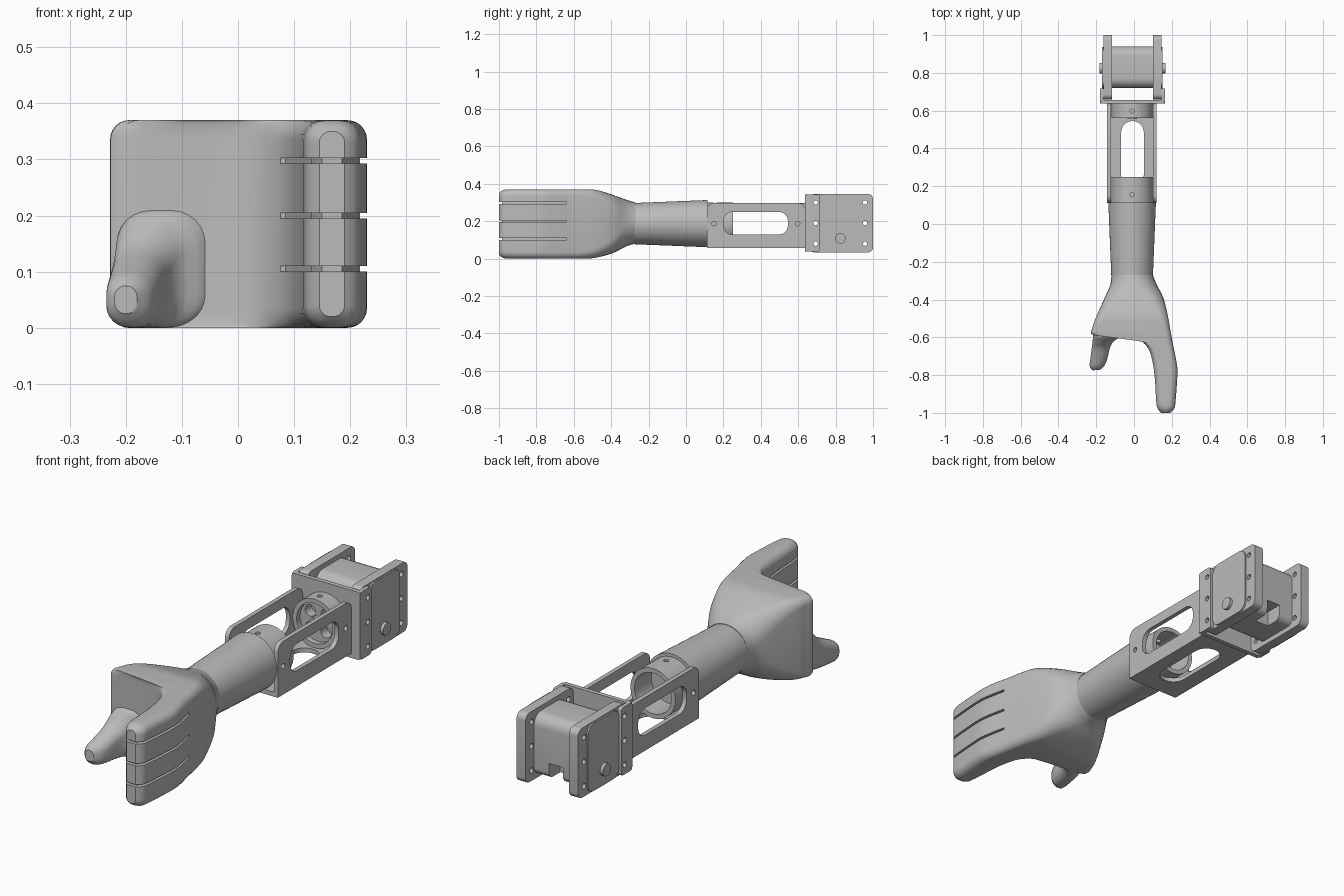
import bpy, bmesh
from math import cos, sin, pi, radians
from mathutils import Vector

if "Cube" in bpy.data.objects:
    bpy.data.objects.remove(bpy.data.objects["Cube"], do_unlink=True)

grey = bpy.data.materials.new("plain grey")
grey.use_nodes = True
tone = (0.5, 0.5, 0.5, 1)
grey.diffuse_color = tone
grey.node_tree.nodes["Principled BSDF"].inputs["Base Color"].default_value = tone
parts = []
CX, CZ = -0.01, 0.187   # forearm axis


def finish(name, bm, keep=True):
    bmesh.ops.recalc_face_normals(bm, faces=bm.faces)
    mesh = bpy.data.meshes.new(name)
    bm.to_mesh(mesh)
    bm.free()
    mesh.materials.append(grey)
    ob = bpy.data.objects.new(name, mesh)
    bpy.context.collection.objects.link(ob)
    if keep:
        parts.append(ob)
    return ob


def stack(name, rings, keep=True):
    """Skin a list of matching point rings and cap both ends."""
    bm = bmesh.new()
    rows = [[bm.verts.new(p) for p in ring] for ring in rings]
    n = len(rows[0])
    for a, b in zip(rows, rows[1:]):
        for i in range(n):
            j = (i + 1) % n
            bm.faces.new((a[i], a[j], b[j], b[i]))
    bm.faces.new(rows[0])
    bm.faces.new(rows[-1])
    return finish(name, bm, keep)


def prism(name, pts, axis, a, b, keep=True):
    """Extrude a 2D profile along an axis from a to b."""
    place = {"X": lambda u, v, t: (t, u, v),
             "Y": lambda u, v, t: (u, t, v),
             "Z": lambda u, v, t: (u, v, t)}[axis]
    return stack(name, [[place(u, v, t) for u, v in pts] for t in (a, b)], keep)


def rounded(u0, v0, u1, v1, r=0.0, top=None, seg=6):
    """Rounded rectangle; top gives another radius for the upper corners."""
    top = r if top is None else top
    pts = []
    corners = ((u1, v1, top, -1, -1), (u0, v1, top, 1, -1),
               (u0, v0, r, 1, 1), (u1, v0, r, -1, 1))
    for k, (u, v, rad, su, sv) in enumerate(corners):
        if rad == 0:
            pts.append((u, v))
            continue
        for i in range(seg + 1):
            t = (k + i / seg) * pi / 2
            pts.append((u + su * rad + rad * cos(t), v + sv * rad + rad * sin(t)))
    return pts


def disc(u, v, r, n=32):
    return [(u + r * cos(2 * pi * i / n), v + r * sin(2 * pi * i / n)) for i in range(n)]


def cut(ob, *cutters):
    for c in cutters:
        c.hide_render = True
        mod = ob.modifiers.new("cut", "BOOLEAN")
        mod.operation = "DIFFERENCE"
        mod.solver = "EXACT"
        mod.object = c
        bpy.context.view_layer.objects.active = ob
        bpy.ops.object.modifier_apply(modifier=mod.name)
        bpy.data.objects.remove(c, do_unlink=True)
    return ob


def hole(axis, u, v, r, a, b):
    return prism("hole_cutter", disc(u, v, r, 16), axis, a, b, False)


def loft(name, keys, steps=4):
    """Skin upright rounded sections (left x, y, right x, y, bottom, top, radius)."""
    keys = [Vector(k) for k in keys]
    rings = []

    def ring(s):
        left, right = Vector((s[0], s[1], 0)), Vector((s[2], s[3], 0))
        w, h = (right - left).length, s[5] - s[4]
        u = (right - left) / w
        r = min(s[6], 0.495 * w, 0.495 * h)
        return [left + u * a + Vector((0, 0, b))
                for a, b in rounded(0, s[4], w, s[5], r)]

    for i in range(len(keys) - 1):
        p0, p1 = keys[max(i - 1, 0)], keys[i]
        p2, p3 = keys[i + 1], keys[min(i + 2, len(keys) - 1)]
        for k in range(steps):
            t = k / steps
            rings.append(ring(0.5 * (2 * p1 + (p2 - p0) * t
                         + (2 * p0 - 5 * p1 + 4 * p2 - p3) * t * t
                         + (3 * p1 - p0 - 3 * p2 + p3) * t ** 3)))
    rings.append(ring(keys[-1]))
    return stack(name, rings)


# Hand: wrist, palm, then the curve into the four joined fingers
hand = loft("hand", [
    (-0.12, -0.27, 0.10, -0.27, 0.08, 0.30, 0.11),
    (-0.125, -0.32, 0.12, -0.32, 0.065, 0.315, 0.11),
    (-0.155, -0.39, 0.155, -0.39, 0.03, 0.34, 0.08),
    (-0.195, -0.48, 0.178, -0.48, 0.005, 0.367, 0.05),
    (-0.217, -0.54, 0.192, -0.56, 0, 0.37, 0.035),
    (-0.212, -0.59, 0.203, -0.62, 0, 0.37, 0.035),
    (-0.02, -0.597, 0.213, -0.67, 0, 0.37, 0.035),
    (0.07, -0.65, 0.223, -0.72, 0, 0.37, 0.035),
    (0.105, -0.77, 0.23, -0.785, 0, 0.37, 0.035),
    (0.117, -0.93, 0.22, -0.94, 0, 0.37, 0.035),
    (0.124, -0.975, 0.212, -0.98, 0.004, 0.366, 0.035),
    (0.145, -1.0, 0.19, -1.0, 0.02, 0.35, 0.02)])

# Shallow grooves that wrap round both faces and the fingertips
groove = [(0.26, -0.64), (0.26, -1.03), (0.06, -1.03), (0.06, -0.66),
          (0.085, -0.66), (0.117, -0.77), (0.13, -0.93), (0.15, -0.985),
          (0.185, -0.985), (0.207, -0.93), (0.217, -0.785), (0.195, -0.64)]
for z in (0.105, 0.2, 0.298):
    cut(hand, prism("groove_cutter", groove, "Z", z - 0.005, z + 0.005, False))

loft("thumb", [
    (-0.2, -0.5, -0.03, -0.5, 0.01, 0.21, 0.05),
    (-0.215, -0.585, -0.05, -0.585, 0.002, 0.212, 0.06),
    (-0.219, -0.62, -0.1, -0.615, 0, 0.185, 0.055),
    (-0.224, -0.66, -0.125, -0.65, 0, 0.145, 0.045),
    (-0.232, -0.72, -0.142, -0.715, 0, 0.112, 0.04),
    (-0.234, -0.755, -0.157, -0.75, 0.004, 0.095, 0.036),
    (-0.22, -0.775, -0.18, -0.772, 0.025, 0.075, 0.02)])

# Tapered forearm sleeve
stack("forearm_sleeve", [[(x, y, z) for x, z in disc(CX, CZ, r, 48)]
                         for y, r in ((-0.28, 0.11), (0.115, 0.126))])

# Round end fittings inside the channel
collar = prism("sleeve_collar", disc(CX, CZ, 0.112, 48), "Y", 0.1, 0.25)
cut(collar, prism("bore_cutter", disc(CX, CZ, 0.092, 40), "Y", 0.13, 0.3, False),
    hole("Z", CX, 0.155, 0.011, 0.27, 0.32))
hub = prism("end_hub", disc(CX, CZ, 0.11, 48), "Y", 0.56, 0.637)
cut(hub, prism("bore_cutter", disc(CX, CZ, 0.09, 40), "Y", 0.5, 0.585, False),
    hole("Z", CX, 0.597, 0.011, 0.27, 0.32))
for k in range(4):
    a = pi / 4 + k * pi / 2
    cut(hub, hole("Y", CX + 0.055 * cos(a), CZ + 0.055 * sin(a), 0.026, 0.5, 0.63))
prism("hub_boss", disc(CX, CZ, 0.025), "Y", 0.555, 0.6)

# Open-topped channel: two slotted walls and a slotted floor
for side, x0, x1 in (("left", 0.1, 0.12), ("right", -0.143, -0.123)):
    wall = prism(side + "_channel_wall", rounded(0.112, 0.058, 0.637, 0.298, 0, 0.04),
                 "X", x0, x1)
    slot = prism("slot_cutter", rounded(0.2, 0.128, 0.545, 0.25, 0.05), "X",
                 x0 - 0.05, x1 + 0.05, False)
    cut(wall, slot, *[hole("X", y, CZ, 0.012, x0 - 0.05, x1 + 0.05)
                      for y in (0.15, 0.597)])
floor = prism("channel_floor", rounded(-0.135, 0.112, 0.112, 0.637), "Z", 0.058, 0.078)
cut(floor, prism("slot_cutter", rounded(-0.068, 0.2, 0.052, 0.545, 0.059), "Z",
                 0, 0.15, False))

# Motor bracket: cross plate with flanges on both sides
prism("bracket_plate", rounded(-0.178, 0.037, 0.163, 0.342, 0.01), "Y", 0.637, 0.657)
for side, inner, d in (("left", 0.1, 1), ("right", -0.117, -1)):
    def span(a, b):
        return sorted((inner + d * a, inner + d * b))
    flange = prism(side + "_bracket_flange", rounded(0.64, 0.037, 0.717, 0.342, 0.012),
                   "X", *span(0.045, 0.063))
    ear = prism(side + "_motor_plate", rounded(0.66, 0.033, 1.0, 0.346, 0.028),
                "X", *span(0, 0.045))
    prism(side + "_motor_cover", rounded(0.718, 0.037, 0.938, 0.342, 0.04),
          "X", *span(0.04, 0.052))
    prism(side + "_axle_cap", disc(0.825, 0.108, 0.028), "X", *span(0.03, 0.066))
    for z in (0.08, 0.19, 0.3):
        cut(flange, hole("X", 0.693, z, 0.012, *span(-0.05, 0.1)))
        for y in (0.693, 0.957):
            cut(ear, hole("X", y, z, 0.012, *span(-0.05, 0.1)))

# Motor body with a cable notch low at the back
body = prism("motor_body", rounded(0.72, 0.055, 0.94, 0.325, 0.03, 0.05), "X", -0.118, 0.101)
cut(body, prism("notch_cutter", rounded(-0.045, 0.0, 0.025, 0.125), "Y", 0.86, 1.0, False))

for ob in bpy.context.view_layer.objects:
    ob.select_set(ob in parts)
bpy.context.view_layer.objects.active = hand
bpy.ops.object.shade_smooth_by_angle(angle=radians(35))
